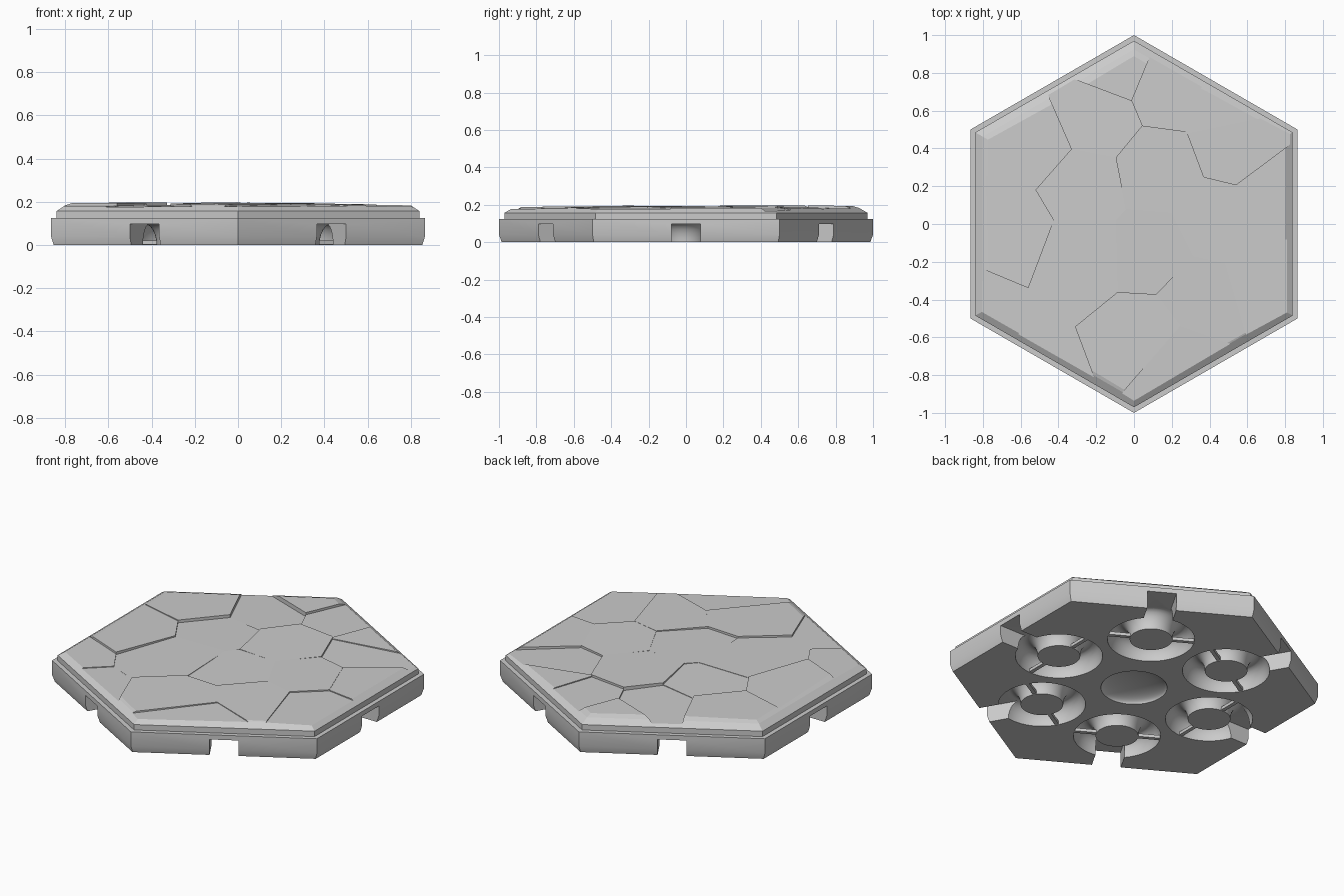
import bpy, bmesh, math
from mathutils import Vector, Matrix

cube = bpy.data.objects.get("Cube")
if cube:
    bpy.data.objects.remove(cube, do_unlink=True)

stone = bpy.data.materials.new("stone_grey")
stone.use_nodes = True
GREY = (0.6, 0.6, 0.6, 1)
stone.diffuse_color = GREY
stone.node_tree.nodes["Principled BSDF"].inputs["Base Color"].default_value = GREY


def hex_loft(bm, rings):
    """Closed hexagonal solid through (radius, height) rings."""
    loops = []
    for r, z in rings:
        loops.append([bm.verts.new((r * math.sin(i * math.pi / 3), r * math.cos(i * math.pi / 3), z))
                      for i in range(6)])
    for low, high in zip(loops, loops[1:]):
        for i in range(6):
            j = (i + 1) % 6
            bm.faces.new((low[i], low[j], high[j], high[i]))
    bm.faces.new(loops[0])
    bm.faces.new(loops[-1])


def make_object(name, bm):
    bmesh.ops.recalc_face_normals(bm, faces=bm.faces)
    mesh = bpy.data.meshes.new(name)
    bm.to_mesh(mesh)
    bm.free()
    mesh.materials.append(stone)
    obj = bpy.data.objects.new(name, mesh)
    bpy.context.collection.objects.link(obj)
    return obj


def activate(obj):
    bpy.ops.object.select_all(action='DESELECT')
    obj.select_set(True)
    bpy.context.view_layer.objects.active = obj


def carve(target, cutter):
    """Subtract the cutter from the target and discard it."""
    mod = target.modifiers.new("carve", 'BOOLEAN')
    mod.operation = 'DIFFERENCE'
    mod.solver = 'EXACT'
    mod.object = cutter
    activate(target)
    bpy.ops.object.modifier_apply(modifier=mod.name)
    bpy.data.objects.remove(cutter, do_unlink=True)


def box(bm, center, size, angle):
    mat = (Matrix.Rotation(angle, 4, 'Z') @ Matrix.Translation(center)
           @ Matrix.Diagonal((*size, 1)))
    bmesh.ops.create_cube(bm, size=1, matrix=mat)


# Hexagonal base
bm = bmesh.new()
hex_loft(bm, [(0.985, 0), (1.0, 0.04), (1.0, 0.125)])
base = make_object("tile_base", bm)

# Ring sockets and side notches on the underside
SOCKET = 0.525
RING = 0.174
NOTCH_END = 0.96
ribs = bmesh.new()
for i in range(6):
    a = i * math.pi / 3
    bpy.ops.mesh.primitive_torus_add(
        major_segments=48, minor_segments=24, major_radius=RING, minor_radius=0.06,
        location=(SOCKET * math.cos(a), SOCKET * math.sin(a), -0.003),
        rotation=(0, 0, a + 0.03))
    ring = bpy.context.object
    ring.scale.z = 1.7
    carve(base, ring)
    notch = bmesh.new()
    start = SOCKET + RING - 0.008
    box(notch, ((start + NOTCH_END) / 2, 0, 0.025), (NOTCH_END - start, 0.157, 0.145), a)
    carve(base, make_object("notch_cutter", notch))
    for side in (-1, 1):
        box(ribs, (SOCKET, side * RING, 0.012), (0.022, 0.122, 0.018), a)
make_object("socket_ribs", ribs)

# Central dimple
bpy.ops.mesh.primitive_uv_sphere_add(segments=48, ring_count=24, radius=0.178,
                                     location=(0, 0, -0.002))
dimple = bpy.context.object
dimple.scale.z = 0.28
carve(base, dimple)
activate(base)
bpy.ops.object.shade_smooth_by_angle(angle=math.radians(35))

# Cracked slabs: x, y, height, slope along x, slope along y
slabs = [
    (0.13, 0.28, 0.193, 0.0, 0.01),
    (-0.53, 0.42, 0.195, 0.01, -0.005),
    (-0.10, 0.85, 0.194, 0.0, -0.01),
    (0.19, 0.73, 0.180, -0.01, -0.01),
    (0.49, 0.62, 0.182, -0.02, -0.01),
    (0.53, 0.43, 0.176, -0.03, 0.0),
    (0.75, 0.135, 0.184, -0.015, 0.0),
    (0.43, 0.015, 0.190, -0.01, 0.0),
    (0.095, -0.15, 0.186, 0.01, 0.02),
    (-0.28, 0.20, 0.182, 0.01, -0.01),
    (-0.21, 0.56, 0.174, 0.0, -0.02),
    (-0.65, -0.02, 0.192, 0.0, -0.01),
    (-0.28, -0.16, 0.184, 0.01, 0.01),
    (-0.85, -0.50, 0.179, 0.01, 0.01),
    (-0.57, -0.83, 0.174, 0.01, 0.01),
    (0.07, -0.59, 0.191, 0.0, 0.01),
    (0.34, -0.385, 0.190, -0.01, 0.01),
    (0.22, -0.72, 0.181, -0.01, 0.03),
    (0.70, -0.28, 0.179, -0.02, 0.0),
]


def slice_off(bm, point, normal):
    cut = bmesh.ops.bisect_plane(bm, geom=bm.verts[:] + bm.edges[:] + bm.faces[:], dist=1e-6,
                                 plane_co=point, plane_no=normal, clear_outer=True)
    edges = [g for g in cut["geom_cut"] if isinstance(g, bmesh.types.BMEdge)]
    if len(edges) > 2:
        bmesh.ops.edgeloop_fill(bm, edges=edges)


for n, (x, y, height, sx, sy) in enumerate(slabs):
    bm = bmesh.new()
    hex_loft(bm, [(0.97, 0.115), (0.97, 0.157), (0.925, 0.183), (0.85, 0.205)])
    here = Vector((x, y, 0))
    for m, other in enumerate(slabs):
        if m != n:
            there = Vector((other[0], other[1], 0))
            slice_off(bm, (here + there) / 2, (there - here).normalized())
    slice_off(bm, Vector((x, y, height)), Vector((-sx, -sy, 1)).normalized())
    make_object(f"stone_slab_{n + 1}", bm)
